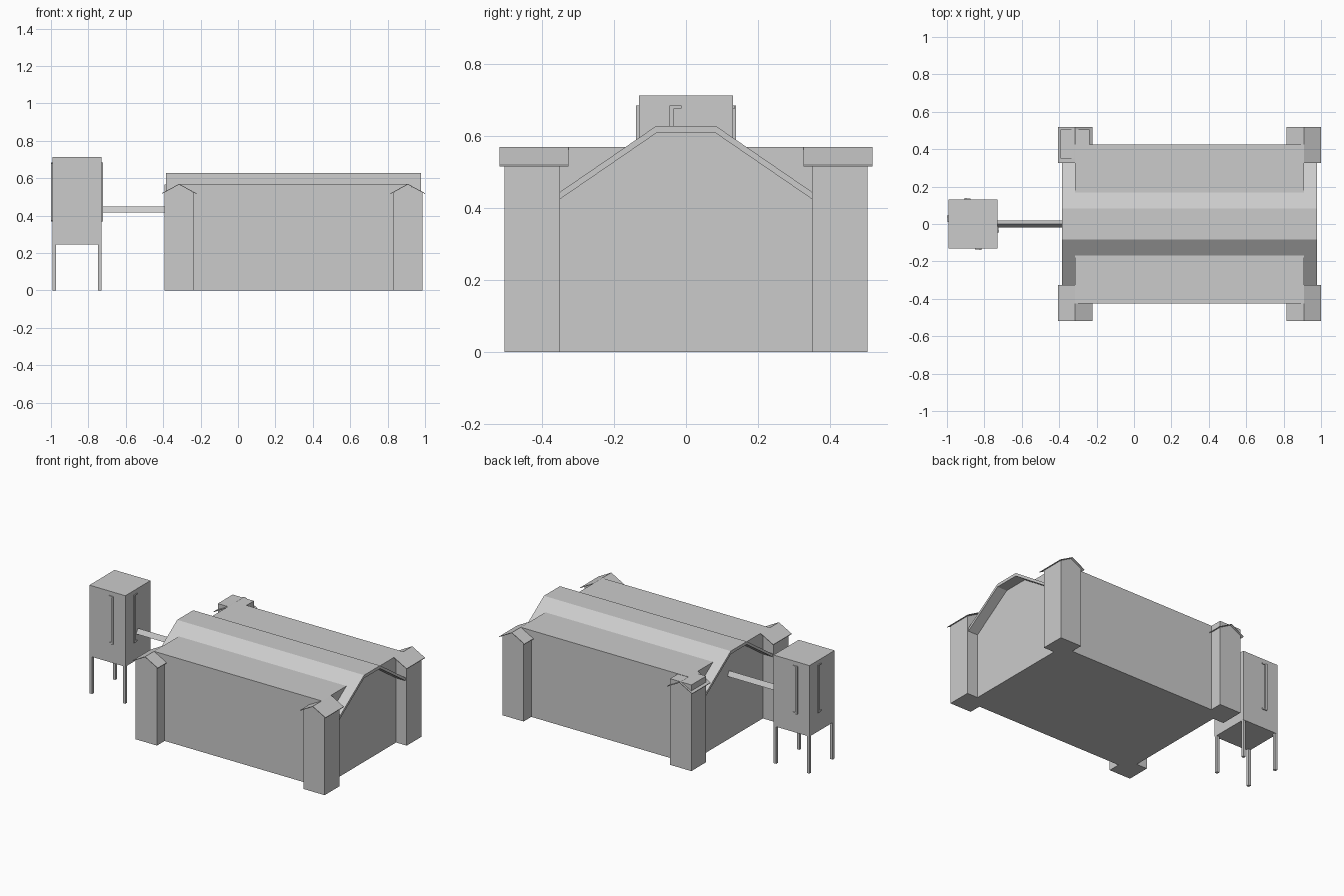
import bpy
import bmesh
from math import pi
from mathutils import Matrix, Vector

cube = bpy.data.objects.get("Cube")
if cube:
    bpy.data.objects.remove(cube, do_unlink=True)

grey = bpy.data.materials.new("plain_grey")
grey.use_nodes = True
grey.diffuse_color = (0.6, 0.6, 0.6, 1)
grey.node_tree.nodes["Principled BSDF"].inputs["Base Color"].default_value = (0.6, 0.6, 0.6, 1)


def finish(name, bm):
    bmesh.ops.recalc_face_normals(bm, faces=bm.faces)
    mesh = bpy.data.meshes.new(name)
    bm.to_mesh(mesh)
    bm.free()
    mesh.materials.append(grey)
    obj = bpy.data.objects.new(name, mesh)
    bpy.context.collection.objects.link(obj)
    return obj


def extrude(name, profile, start, end, axis="x"):
    """Extrude a closed (side, height) profile along x or y."""
    bm = bmesh.new()
    place = (lambda s, z: (start, s, z)) if axis == "x" else (lambda s, z: (s, start, z))
    face = bm.faces.new([bm.verts.new(place(s, z)) for s, z in profile])
    length = end - start
    shift = Vector((length, 0, 0)) if axis == "x" else Vector((0, length, 0))
    result = bmesh.ops.extrude_face_region(bm, geom=[face], use_keep_orig=True)
    moved = [g for g in result["geom"] if isinstance(g, bmesh.types.BMVert)]
    bmesh.ops.translate(bm, verts=moved, vec=shift)
    return finish(name, bm)


def box(name, low, high):
    profile = [(low[1], low[2]), (high[1], low[2]), (high[1], high[2]), (low[1], high[2])]
    return extrude(name, profile, low[0], high[0])


def mirrored(points):
    return points + [(-s, z) for s, z in reversed(points)]


# Main hall with flat shoulders and a raised centre
WEST, EAST, SHOULDER = -0.315, 0.908, 0.57
hall = mirrored([(-0.425, 0), (-0.425, SHOULDER), (-0.16, SHOULDER), (-0.083, 0.62)])
extrude("main_hall", hall, WEST, EAST)

# Bent roof sheet overhanging both ends
roof_top = mirrored([(-0.36, 0.438), (-0.083, 0.628)])
roof_under = [(s, z - 0.02) for s, z in reversed(roof_top)]
extrude("roof_sheet", roof_top + roof_under, WEST - 0.07, EAST + 0.07)

# Corner towers with folded caps; one tower is flat and pokes through its cap
for end, x in (("right", WEST), ("left", EAST)):
    for side, sign in (("front", -1), ("back", 1)):
        half = 0.0775
        flat = end == "right" and side == "back"
        eave, peak = (0.568, 0.568) if flat else (0.524, 0.566)
        tower = [(x - half, 0), (x + half, 0), (x + half, eave), (x, peak), (x - half, eave)]
        near, far = sorted((sign * 0.35, sign * 0.505))
        extrude(f"{side}_{end}_tower", tower, near, far, "y")
        cap = [(x - 0.0925, 0.52), (x, SHOULDER), (x + 0.0925, 0.52)]
        cap += [(s, z - 0.004) for s, z in reversed(cap)]
        near, far = sorted((sign * 0.327, sign * 0.518))
        extrude(f"{side}_{end}_tower_cap", cap, near, far, "y")

# Tank on four legs
TANK_X, HALF = -0.861, 0.131
box("tank", (TANK_X - HALF, -HALF, 0.245), (TANK_X + HALF, HALF, 0.713))
for sx in (-1, 1):
    for sy in (-1, 1):
        x, y = TANK_X + sx * 0.121, sy * 0.121
        box("tank_leg", (x - 0.009, y - 0.009, 0), (x + 0.009, y + 0.009, 0.25))

# Hooked bars on the four sides of the tank
for turn in range(4):
    hand = 1 if turn % 2 == 0 else -1
    parts = [box("tank_bar", (0.033, -HALF - 0.008, 0.37), (0.046, -HALF + 0.004, 0.685))]
    for z in (0.37, 0.677):
        parts.append(box("tank_bar_hook", (0.012, -HALF - 0.005, z), (0.035, -HALF + 0.004, z + 0.008)))
    for part in parts:
        spin = Matrix.Rotation(turn * pi / 2, 4, "Z") @ Matrix.Diagonal((hand, 1, 1, 1))
        part.data.transform(Matrix.Translation((TANK_X, 0, 0)) @ spin)
        if hand < 0:
            part.data.flip_normals()

# Three-sided pipe joining the tank to the hall
extrude("connecting_pipe", [(-0.018, 0.418), (0.018, 0.418), (0, 0.449)], TANK_X + HALF - 0.01, WEST + 0.01)
